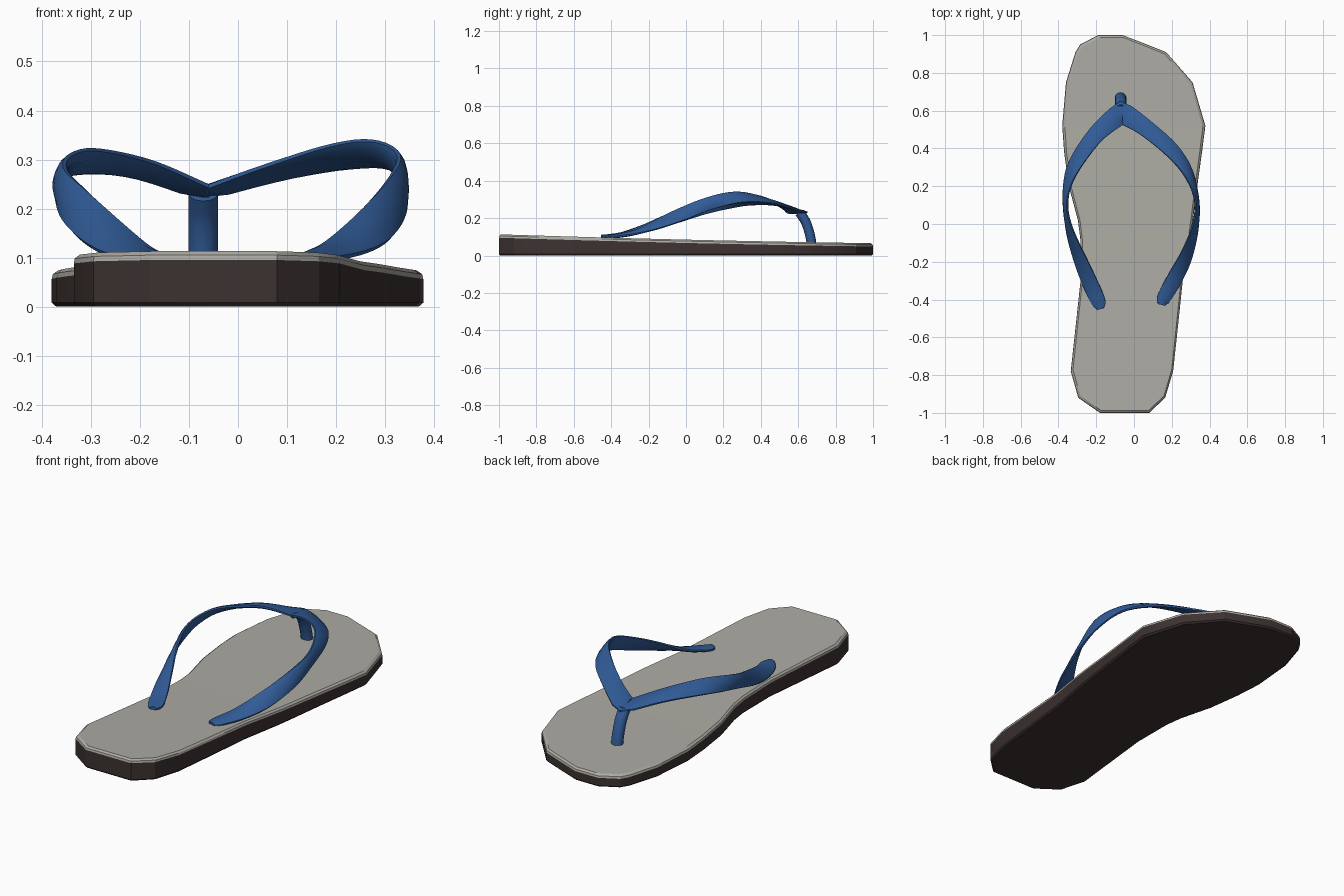
import bpy, bmesh, math
from mathutils import Vector

if "Cube" in bpy.data.objects:
    bpy.data.objects.remove(bpy.data.objects["Cube"])


def material(name, col):
    m = bpy.data.materials.new(name)
    m.diffuse_color = (*col, 1)
    m.use_nodes = True
    m.node_tree.nodes["Principled BSDF"].inputs["Base Color"].default_value = m.diffuse_color
    return m


BROWN = material("dark_rubber", (0.045, 0.032, 0.03))
GREY = material("footbed_grey", (0.42, 0.41, 0.37))
BLUE = material("strap_blue", (0.03, 0.105, 0.31))


def finish(bm, name, mat, angle):
    bmesh.ops.recalc_face_normals(bm, faces=bm.faces[:])
    me = bpy.data.meshes.new(name)
    bm.to_mesh(me)
    bm.free()
    ob = bpy.data.objects.new(name, me)
    bpy.context.collection.objects.link(ob)
    me.materials.append(mat)
    bpy.ops.object.select_all(action='DESELECT')
    ob.select_set(True)
    bpy.context.view_layer.objects.active = ob
    bpy.ops.object.shade_smooth_by_angle(angle=math.radians(angle))
    return ob


def bridge(bm, a, b):
    n = len(a)
    for i in range(n):
        bm.faces.new((a[i], a[(i + 1) % n], b[(i + 1) % n], b[i]))


# Foot outline: y, left x, right x
OUTLINE = [(-1, -.18, .08), (-.92, -.295, .165), (-.78, -.335, .207),
           (-.55, -.31, .232), (-.3, -.283, .258), (-.08, -.284, .298),
           (.02, -.297, .312), (.2, -.345, .335), (.38, -.37, .36),
           (.52, -.38, .378), (.75, -.36, .31), (.91, -.31, .17),
           (.95, -.285, .07), (1, -.19, -.06)]


def top(y):
    return .085 - .0235 * y + .0045 * y * y


def slab(name, rings, mat):
    """Stack of foot-shaped rings: (inset, height function)."""
    bm = bmesh.new()
    pts = [(r, y) for y, l, r in OUTLINE] + [(l, y) for y, l, r in reversed(OUTLINE)]
    loops = [[bm.verts.new((x * (1 - d / .33), y * (1 - d), z(y))) for x, y in pts]
             for d, z in rings]
    for a, b in zip(loops, loops[1:]):
        bridge(bm, a, b)
    n = len(pts)
    for lp in (loops[0], loops[-1]):
        for i in range(len(OUTLINE) - 1):
            bm.faces.new((lp[i], lp[i + 1], lp[n - 2 - i], lp[n - 1 - i]))
    return finish(bm, name, mat, 25)


# Sole and footbed
slab("outsole", [(.008, lambda y: 0), (0, lambda y: .008),
                 (0, lambda y: top(y) - .018)], BROWN)
slab("footbed", [(0, lambda y: top(y) - .018), (.002, lambda y: top(y) - .008),
                 (.012, top)], GREY)


def smooth_path(st, k=5):
    """Catmull-Rom resampling of the stations."""
    st = [Vector(s) for s in st]
    p = [2 * st[0] - st[1]] + st + [2 * st[-1] - st[-2]]
    out = []
    for i in range(1, len(p) - 2):
        a, b, c, d = p[i - 1:i + 3]
        for j in range(k):
            t = j / k
            out.append(.5 * (2 * b + (c - a) * t + (2 * a - 5 * b + 4 * c - d) * t * t
                             + (3 * b - a - 3 * c + d) * t ** 3))
    return out + [st[-1]]


def sweep(name, path, section, half_thick, up, mat):
    """Stations are (x, y, z, half width, tilt in degrees)."""
    bm = bmesh.new()
    loops = []
    for i, s in enumerate(path):
        t = (Vector(path[min(i + 1, len(path) - 1)][:3])
             - Vector(path[max(i - 1, 0)][:3])).normalized()
        s0 = t.cross(up).normalized()
        n0 = s0.cross(t)
        a = math.radians(s[4])
        side = s0 * math.cos(a) + n0 * math.sin(a)
        nor = n0 * math.cos(a) - s0 * math.sin(a)
        c = Vector(s[:3])
        loops.append([bm.verts.new(c + side * u * s[3] + nor * v * half_thick)
                      for u, v in section])
    for a, b in zip(loops, loops[1:]):
        bridge(bm, a, b)
    bm.faces.new(loops[0])
    bm.faces.new(loops[-1])
    return finish(bm, name, mat, 40)


# V strap: one twisting ribbon, left heel end -> toe apex -> right heel end
apex = (-.065, .592, .232, .058, 0)
left = [(-.177, -.45, .1, .018, 5), (-.187, -.415, .102, .037, 5),
        (-.225, -.33, .116, .042, 15), (-.28, -.2, .155, .042, 35),
        (-.335, -.05, .208, .039, 60), (-.362, .08, .25, .035, 78),
        (-.355, .2, .28, .038, 60), (-.31, .32, .295, .043, 35),
        (-.2, .475, .281, .046, 15), apex]
right = [apex, (.06, .51, .27, .046, 12), (.2, .39, .304, .044, 28),
         (.29, .265, .31, .038, 50), (.333, .12, .277, .035, 80),
         (.322, -.02, .222, .039, 65), (.275, -.17, .162, .042, 40),
         (.215, -.29, .12, .042, 15), (.157, -.395, .101, .036, 5),
         (.147, -.428, .098, .018, 5)]
ribbon = [(1, -.4), (1, .3), (.6, .9), (0, 1.1), (-.6, .9),
          (-1, .3), (-1, -.4), (-.7, -.9), (.7, -.9)]
sweep("v_strap", smooth_path(left)[:-1] + smooth_path(right), ribbon, .011,
      Vector((0, 0, 1)), BLUE)

# Toe post
circle = [(math.cos(k * math.pi / 6), math.sin(k * math.pi / 6)) for k in range(12)]
post = [(-.071, .673, .05, .03, 0), (-.071, .663, .11, .03, 0),
        (-.071, .64, .18, .03, 0), (-.071, .608, .23, .03, 0)]
sweep("toe_post", smooth_path(post, 3), circle, .026, Vector((0, 1, 0)), BLUE)
